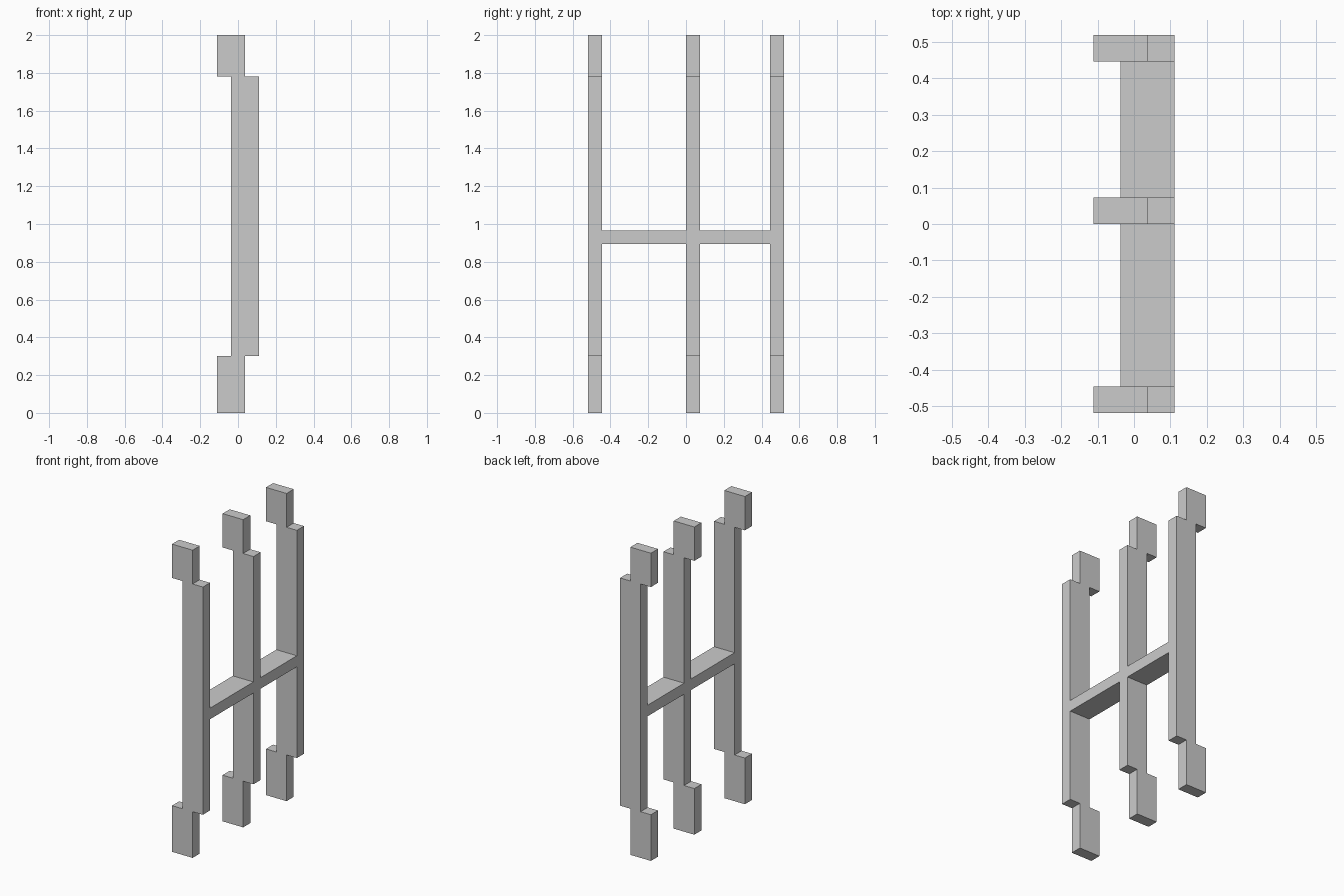
import bpy, bmesh

if "Cube" in bpy.data.objects:
    bpy.data.objects.remove(bpy.data.objects["Cube"])

OUT, IN = 0.111, 0.037          # outer and inner x steps of the post profile
T = 0.073                       # post thickness
Z_LOW, Z_HIGH = 0.30, 1.78      # heights of the post's offsets
POST_Y = {"front_post": -0.519, "middle_post": 0.0, "back_post": 0.446}


def extrude_y(name, profile, y0, y1):
    """Extrude an (x, z) outline from y0 to y1."""
    bm = bmesh.new()
    face = bm.faces.new([bm.verts.new((x, y0, z)) for x, z in profile])
    ext = bmesh.ops.extrude_face_region(bm, geom=[face])
    moved = [g for g in ext["geom"] if isinstance(g, bmesh.types.BMVert)]
    bmesh.ops.translate(bm, vec=(0, y1 - y0, 0), verts=moved)
    bmesh.ops.recalc_face_normals(bm, faces=bm.faces)
    mesh = bpy.data.meshes.new(name)
    bm.to_mesh(mesh)
    bm.free()
    obj = bpy.data.objects.new(name, mesh)
    bpy.context.collection.objects.link(obj)
    return obj


# Stepped posts: feet and heads set back, the long middle set forward in x
post_profile = [
    (-OUT, 0), (IN, 0), (IN, Z_LOW), (OUT, Z_LOW), (OUT, Z_HIGH), (IN, Z_HIGH),
    (IN, 2), (-OUT, 2), (-OUT, Z_HIGH), (-IN, Z_HIGH), (-IN, Z_LOW), (-OUT, Z_LOW),
]
for name, y in POST_Y.items():
    extrude_y(name, post_profile, y, y + T)

# Crossbars filling the gaps between neighbouring posts, flush with their faces
bar_profile = [(-IN, 0.893), (OUT, 0.893), (OUT, 0.965), (-IN, 0.965)]
ys = list(POST_Y.values())
for name, a, b in zip(("front_crossbar", "back_crossbar"), ys, ys[1:]):
    extrude_y(name, bar_profile, a + T, b)
